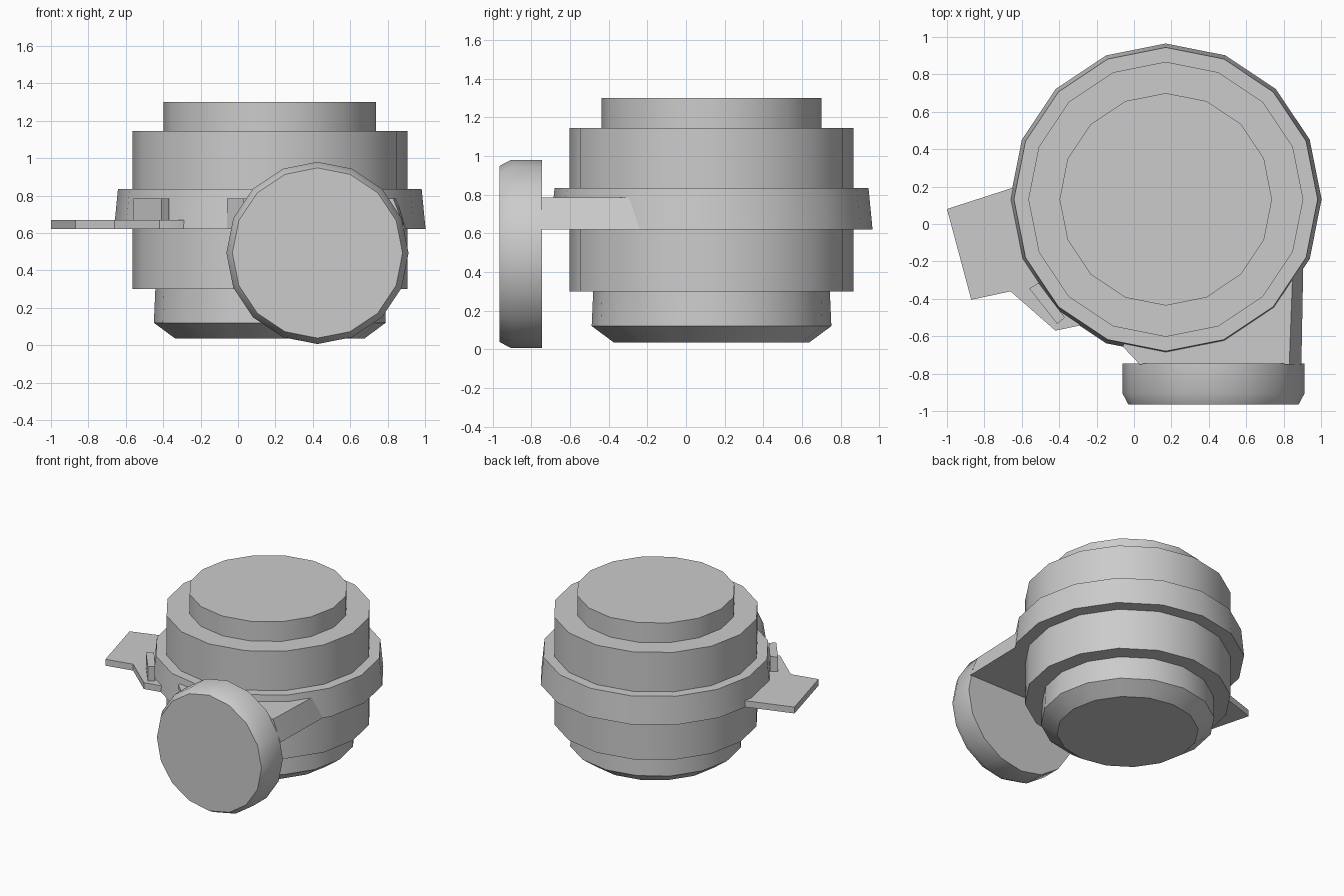
import bpy, bmesh, math
from mathutils import Matrix, Vector

cube = bpy.data.objects.get("Cube")
if cube:
    bpy.data.objects.remove(cube, do_unlink=True)

GREY = (0.6, 0.6, 0.6, 1.0)
mat = bpy.data.materials.new("light grey")
mat.use_nodes = True
mat.diffuse_color = GREY
mat.node_tree.nodes["Principled BSDF"].inputs["Base Color"].default_value = GREY


def finish(name, bm):
    bmesh.ops.recalc_face_normals(bm, faces=bm.faces)
    mesh = bpy.data.meshes.new(name)
    bm.to_mesh(mesh)
    bm.free()
    mesh.materials.append(mat)
    obj = bpy.data.objects.new(name, mesh)
    bpy.context.collection.objects.link(obj)
    bpy.ops.object.select_all(action='DESELECT')
    obj.select_set(True)
    bpy.context.view_layer.objects.active = obj
    bpy.ops.object.shade_smooth_by_angle(angle=math.radians(30))
    return obj


def lathe(name, profile, sides, matrix):
    """Closed turned solid from (radius, height) pairs, capped at both ends."""
    bm = bmesh.new()
    rings = []
    for r, h in profile:
        angles = [2 * math.pi * i / sides for i in range(sides)]
        rings.append([bm.verts.new(matrix @ Vector((r * math.cos(a), r * math.sin(a), h)))
                      for a in angles])
    for low, high in zip(rings, rings[1:]):
        for i in range(sides):
            j = (i + 1) % sides
            bm.faces.new((low[i], low[j], high[j], high[i]))
    bm.faces.new(rings[0])
    bm.faces.new(rings[-1])
    return finish(name, bm)


def prism(name, bottom, z0, z1, top=None):
    """Plate from a floor outline, with an optional different top outline."""
    bm = bmesh.new()
    low = [bm.verts.new((x, y, z0)) for x, y in bottom]
    high = [bm.verts.new((x, y, z1)) for x, y in (top or bottom)]
    bm.faces.new(low)
    bm.faces.new(high)
    for i in range(len(low)):
        j = (i + 1) % len(low)
        bm.faces.new((low[i], low[j], high[j], high[i]))
    return finish(name, bm)


CX, CY = 0.17, 0.132


def arc(r, start, end, n):
    """Points on a circle around the housing axis, angles in degrees."""
    out = []
    for i in range(n):
        a = math.radians(start + (end - start) * i / (n - 1))
        out.append((CX + r * math.cos(a), CY + r * math.sin(a)))
    return out


# Stepped round housing with chamfered foot, middle band and top cap
lathe("housing", [
    (0.505, 0.035), (0.62, 0.12), (0.612, 0.30), (0.735, 0.30), (0.735, 0.62),
    (0.833, 0.62), (0.812, 0.835), (0.735, 0.835), (0.735, 1.145),
    (0.568, 1.145), (0.568, 1.30)], 16, Matrix.Translation((CX, CY, 0)))

# Round front disc with chamfered front rim
lathe("front_disc", [(0.487, 0.745), (0.487, 0.905), (0.455, 0.965)], 16,
      Matrix.Translation((0.425, 0, 0.493)) @ Matrix.Rotation(math.pi / 2, 4, 'X'))

# Arm joining the band to the disc, its right flank sloping outwards
inner = arc(0.775, -106, -24, 7)
prism("disc_arm", [(-0.06, -0.655), (0.03, -0.75), (0.895, -0.75), (0.905, -0.22)] + inner[::-1],
      0.62, 0.785,
      [(-0.06, -0.655), (0.03, -0.75), (0.83, -0.75), (0.85, -0.22)] + inner[::-1])

# Flat side tab and the small stop standing on it
prism("side_tab", [(-1.0, 0.08), (-0.87, -0.405), (-0.66, -0.36), (-0.42, -0.57), (-0.30, -0.545)]
      + arc(0.78, 237, 175, 6) + [(-0.66, 0.19)], 0.62, 0.67)
prism("tab_stop", [(-0.56, -0.345), (-0.41, -0.535), (-0.37, -0.50), (-0.51, -0.315)], 0.67, 0.785)
